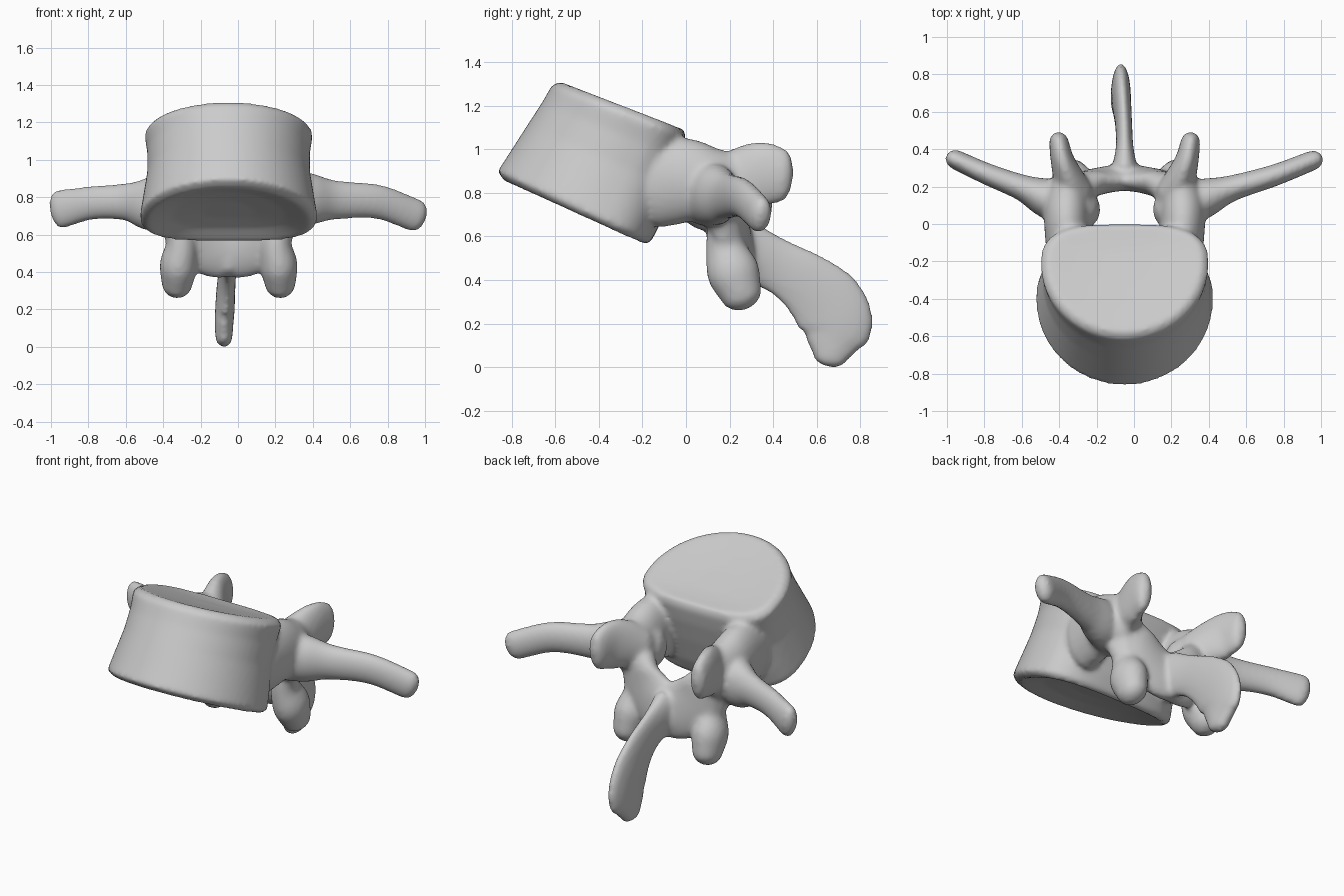
import bpy, bmesh, math
from mathutils import Vector

cube = bpy.data.objects.get("Cube")
if cube:
    bpy.data.objects.remove(cube, do_unlink=True)

bone = bpy.data.materials.new("bone grey")
bone.use_nodes = True
bone.diffuse_color = (0.6, 0.6, 0.6, 1)
bone.node_tree.nodes["Principled BSDF"].inputs["Base Color"].default_value = (0.6, 0.6, 0.6, 1)

bm = bmesh.new()
SEG = 32
MID = -0.05   # x of the slightly off-centre symmetry plane


def skin(rings):
    """Skin closed rings of points and cap both ends."""
    loops = [[bm.verts.new(p) for p in ring] for ring in rings]
    n = len(loops[0])
    for a, b in zip(loops, loops[1:]):
        for i in range(n):
            j = (i + 1) % n
            bm.faces.new((a[i], a[j], b[j], b[i]))
    bm.faces.new(loops[0][::-1])
    bm.faces.new(loops[-1])


def spline(keys, steps=6):
    """Catmull-Rom interpolation of tuples."""
    k = [Vector(p) for p in keys]
    k = [k[0] * 2 - k[1]] + k + [k[-1] * 2 - k[-2]]
    out = []
    for i in range(1, len(k) - 2):
        a, b, c, d = k[i - 1:i + 3]
        for s in range(steps):
            t = s / steps
            out.append(0.5 * (2 * b + (c - a) * t + (2 * a - 5 * b + 4 * c - d) * t * t
                              + (3 * b - a - 3 * c + d) * t ** 3))
    return out + [k[-2]]


def limb(keys, side):
    """Rounded tube; keys are (x, y, z, radius along side, other radius)."""
    pts = spline(keys)
    pos = [Vector(p[:3]) for p in pts]
    rings = []

    def ring(c, t, ra, rb):
        u = Vector(side)
        u = (u - t * u.dot(t)).normalized()
        v = t.cross(u)
        rings.append([c + u * ra * math.cos(a) + v * rb * math.sin(a)
                      for a in (math.tau * i / SEG for i in range(SEG))])

    for i, p in enumerate(pts):
        t = (pos[min(i + 1, len(pos) - 1)] - pos[max(i - 1, 0)]).normalized()
        ra, rb = p[3], p[4]
        cap = min(ra, rb)
        if i == 0:
            for a in (80, 55, 28):
                s, c = math.sin(math.radians(a)), math.cos(math.radians(a))
                ring(pos[i] - t * cap * s, t, ra * c, rb * c)
        ring(pos[i], t, ra, rb)
        if i == len(pts) - 1:
            for a in (28, 55, 80):
                s, c = math.sin(math.radians(a)), math.cos(math.radians(a))
                ring(pos[i] + t * cap * s, t, ra * c, rb * c)
    skin(rings)


def body_ring(y, z, slope, rx, front, back, scale=1.0):
    """Kidney-shaped outline lying in a tilted plane."""
    ring = []
    for i in range(64):
        a = math.tau * i / 64
        c, s = math.cos(a), math.sin(a)
        if s < 0:
            x, d = rx * c, front * s
        else:
            x = rx * math.copysign(abs(c) ** 0.85, c)
            d = back * s ** 0.7 - 0.02 * s ** 6
        ring.append((MID + x * scale, y + d * scale, z + slope * d * scale))
    return ring


# Vertebral body: dished lower plate, waisted wall, gently dished upper plate
skin([
    body_ring(-0.40, 0.72, -0.44, 0.46, 0.44, 0.24, 0.3),
    body_ring(-0.40, 0.70, -0.44, 0.46, 0.44, 0.24, 0.65),
    body_ring(-0.41, 0.66, -0.455, 0.46, 0.44, 0.25, 0.95),
    body_ring(-0.41, 0.69, -0.455, 0.475, 0.455, 0.27),
    body_ring(-0.375, 0.78, -0.44, 0.46, 0.44, 0.28),
    body_ring(-0.31, 0.93, -0.42, 0.435, 0.42, 0.27),
    body_ring(-0.25, 1.05, -0.40, 0.435, 0.41, 0.25),
    body_ring(-0.21, 1.135, -0.39, 0.45, 0.405, 0.23),
    body_ring(-0.20, 1.165, -0.386, 0.435, 0.395, 0.22, 0.95),
    body_ring(-0.20, 1.155, -0.386, 0.435, 0.395, 0.22, 0.6),
    body_ring(-0.20, 1.15, -0.386, 0.435, 0.395, 0.22, 0.3),
])

for s in (-1, 1):
    def at(offset, *rest):
        return (MID + s * offset,) + rest

    # Pedicle
    limb([at(0.30, -0.13, 0.85, 0.21, 0.12), at(0.31, 0.0, 0.855, 0.195, 0.12),
          at(0.31, 0.10, 0.835, 0.175, 0.12), at(0.30, 0.20, 0.81, 0.17, 0.10)], (0, 0, 1))
    # Superior articular process
    limb([at(0.27, 0.17, 0.83, 0.13, 0.10), at(0.305, 0.26, 0.865, 0.145, 0.08),
          at(0.335, 0.35, 0.885, 0.15, 0.062), at(0.352, 0.44, 0.88, 0.125, 0.052)], (0, 0, 1))
    # Lamina
    limb([at(0.27, 0.165, 0.76, 0.13, 0.09), at(0.20, 0.21, 0.64, 0.165, 0.075),
          at(0.11, 0.235, 0.56, 0.175, 0.07), at(0.0, 0.25, 0.52, 0.165, 0.07)],
         (0, -0.1, 1))
    # Inferior articular process
    limb([at(0.29, 0.18, 0.70, 0.07, 0.06), at(0.255, 0.18, 0.56, 0.09, 0.08),
          at(0.268, 0.215, 0.44, 0.12, 0.10),
          at(0.275, 0.25, 0.345, 0.10, 0.085)], (0, 1, 0.1))

# Transverse processes, sweeping outward and back
limb([(-0.30, 0.08, 0.79, 0.16, 0.12), (-0.47, 0.14, 0.765, 0.145, 0.105),
      (-0.60, 0.195, 0.775, 0.10, 0.07), (-0.78, 0.265, 0.77, 0.09, 0.058),
      (-0.955, 0.345, 0.735, 0.105, 0.052)], (0, 0, 1))
limb([(0.22, 0.08, 0.80, 0.15, 0.12), (0.38, 0.14, 0.79, 0.14, 0.105),
      (0.52, 0.19, 0.785, 0.105, 0.07), (0.75, 0.26, 0.775, 0.092, 0.058),
      (0.955, 0.34, 0.70, 0.088, 0.053)], (0, 0, 1))

# Spinous process, a blade that widens and droops toward its tip
limb([(-0.05, 0.27, 0.525, 0.075, 0.15), (-0.05, 0.40, 0.475, 0.048, 0.125),
      (-0.055, 0.53, 0.40, 0.045, 0.142), (-0.065, 0.64, 0.30, 0.05, 0.172),
      (-0.07, 0.69, 0.20, 0.052, 0.17), (-0.075, 0.675, 0.12, 0.05, 0.135),
      (-0.075, 0.66, 0.045, 0.045, 0.08)], (1, 0, 0))

bmesh.ops.recalc_face_normals(bm, faces=bm.faces[:])
mesh = bpy.data.meshes.new("vertebra")
bm.to_mesh(mesh)
bm.free()
mesh.materials.append(bone)
vertebra = bpy.data.objects.new("vertebra", mesh)
bpy.context.collection.objects.link(vertebra)

# Fuse the parts into one smooth bone
fuse = vertebra.modifiers.new("fuse", 'REMESH')
fuse.mode = 'VOXEL'
fuse.voxel_size = 0.014
fuse.use_smooth_shade = True
soften = vertebra.modifiers.new("soften", 'SMOOTH')
soften.factor = 0.5
soften.iterations = 10
